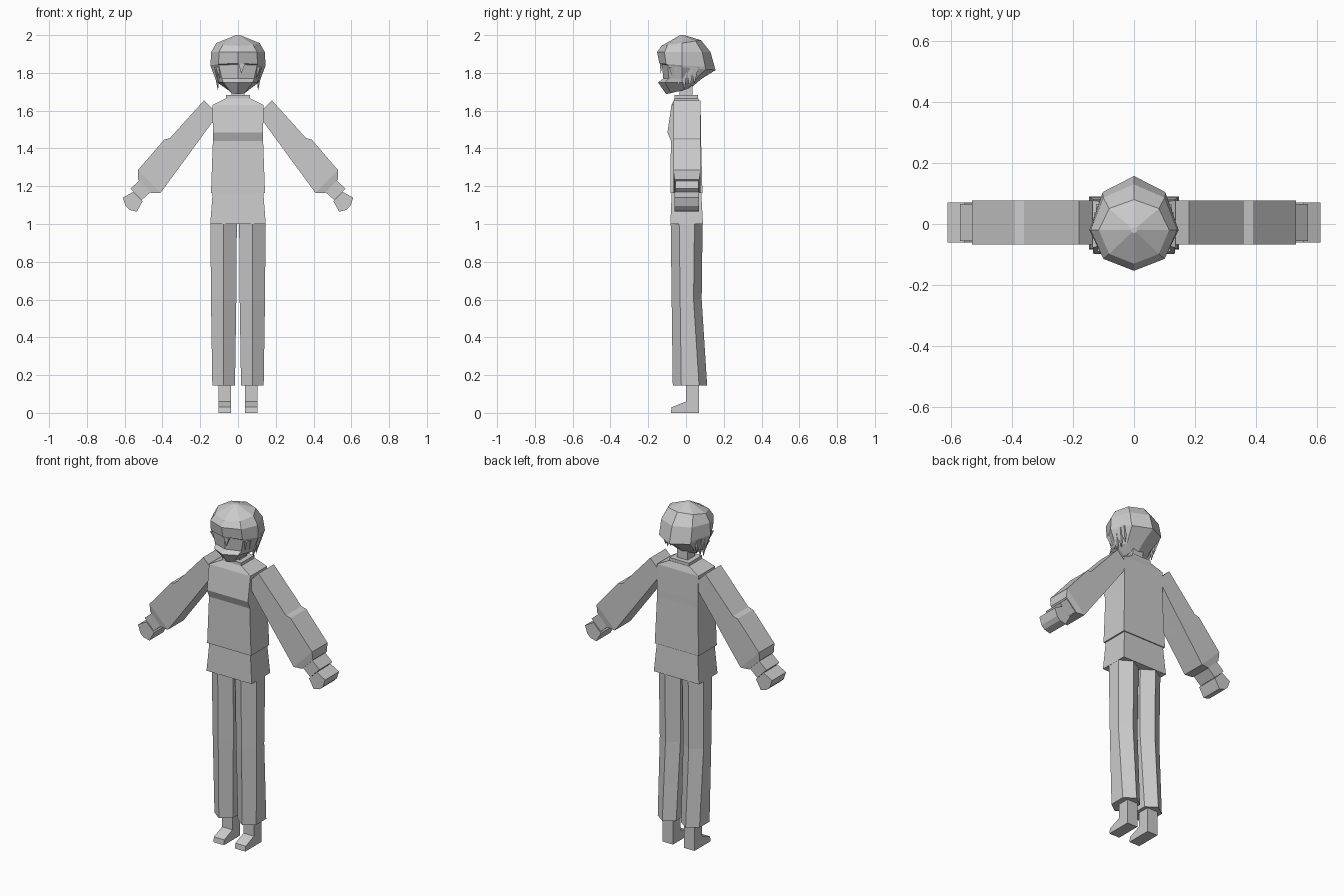
import bpy, bmesh
from math import sin, cos, pi

default_cube = bpy.data.objects.get("Cube")
if default_cube:
    bpy.data.objects.remove(default_cube, do_unlink=True)

grey = bpy.data.materials.new("plain grey")
grey.use_nodes = True
grey.diffuse_color = (0.6, 0.6, 0.6, 1)
shader = grey.node_tree.nodes["Principled BSDF"]
shader.inputs["Base Color"].default_value = grey.diffuse_color


def loft(name, rings, mirror=False):
    """Skin matching rings of points, cap both ends, optionally mirror across x."""
    bm = bmesh.new()
    loops = [[bm.verts.new(point) for point in ring] for ring in rings]
    for lower, upper in zip(loops, loops[1:]):
        for i in range(len(lower)):
            bm.faces.new((lower[i - 1], lower[i], upper[i], upper[i - 1]))
    bm.faces.new(loops[0])
    bm.faces.new(loops[-1])
    bmesh.ops.recalc_face_normals(bm, faces=bm.faces)
    mesh = bpy.data.meshes.new(name)
    bm.to_mesh(mesh)
    bm.free()
    mesh.materials.append(grey)
    part = bpy.data.objects.new(name, mesh)
    bpy.context.collection.objects.link(part)
    if mirror:
        modifier = part.modifiers.new("both sides", 'MIRROR')
        modifier.use_mirror_merge = False


def box_ring(z, half_width, front, back, middle=0):
    """Level rectangle, used for everything boxy and upright."""
    left, right = middle + half_width, middle - half_width
    return [(right, front, z), (left, front, z), (left, back, z), (right, back, z)]


def arm_ring(x, z, spread, half_depth):
    """Rectangle cut across an arm that hangs outward at about half a right angle."""
    front, back = -half_depth, half_depth + 0.01
    return [(x + side * spread, y, z + side * spread)
            for side, y in ((1, front), (1, back), (-1, back), (-1, front))]


def leg_ring(z, half_width, front, back):
    """Hexagon with a ridge along the front and the back of the leg."""
    middle = 0.076
    inner, outer = middle - half_width, middle + half_width
    side_front, side_back = front + 0.045, back - 0.043
    return [(middle, front, z), (outer, side_front, z), (outer, side_back, z),
            (middle, back, z), (inner, side_back, z), (inner, side_front, z)]


def head_ring(z, half_width, front, back, rise=0):
    """Eight-sided ring, with its own reach to the front and back, rising backwards."""
    ring, centre = [], -0.02
    for step in range(8):
        angle = step * pi / 4
        forward = cos(angle)
        reach = centre - front if forward > 0 else back - centre
        ring.append((half_width * sin(angle), centre - forward * reach,
                     z + rise * (1 - forward) / 2))
    return ring


# Shirt with a chest fold, collar, neck and hips
loft("shirt", [
    box_ring(1.165, 0.143, front=-0.083, back=0.087),
    box_ring(1.44, 0.133, front=-0.08, back=0.08),
    box_ring(1.485, 0.133, front=-0.098, back=0.08),
    box_ring(1.63, 0.135, front=-0.077, back=0.077),
    box_ring(1.665, 0.065, front=-0.06, back=0.065)])
loft("collar", [box_ring(z, 0.063, front=-0.06, back=0.063) for z in (1.65, 1.682)])
loft("neck", [box_ring(z, 0.035, front=-0.035, back=0.035) for z in (1.67, 1.76)])
loft("hips", [
    box_ring(1, 0.147, front=-0.083, back=0.09),
    box_ring(1.18, 0.133, front=-0.075, back=0.08)])

# Sleeves with a step at the elbow and a tapered cuff, then wrists and hands
sleeve_depth, wrist_depth, hand_depth = 0.067, 0.055, 0.06
loft("sleeves", [
    arm_ring(0.143, 1.617, spread=0.037, half_depth=sleeve_depth),
    arm_ring(0.313, 1.408, spread=0.047, half_depth=sleeve_depth),
    arm_ring(0.336, 1.393, spread=0.054, half_depth=sleeve_depth),
    arm_ring(0.47, 1.225, spread=0.06, half_depth=sleeve_depth),
    arm_ring(0.495, 1.2, spread=0.035, half_depth=hand_depth)], mirror=True)
loft("wrists", [
    arm_ring(0.48, 1.21, spread=0.03, half_depth=wrist_depth),
    arm_ring(0.54, 1.157, spread=0.03, half_depth=wrist_depth)], mirror=True)
loft("hands", [
    arm_ring(0.53, 1.145, spread=0.025, half_depth=hand_depth),
    arm_ring(0.573, 1.102, spread=0.037, half_depth=hand_depth),
    arm_ring(0.585, 1.085, spread=0.01, half_depth=hand_depth)], mirror=True)

# Trouser legs that flare backwards, and wedge shoes with ankles
loft("trouser_legs", [
    leg_ring(0.145, 0.06, front=-0.07, back=0.112),
    leg_ring(0.6, 0.067, front=-0.076, back=0.083),
    leg_ring(1.01, 0.07, front=-0.081, back=0.088)], mirror=True)
loft("feet", [
    box_ring(z, 0.034, front=toe, back=0.07, middle=0.07)
    for z, toe in ((0, -0.08), (0.03, -0.076), (0.06, 0), (0.16, 0))], mirror=True)

# Head: chin wedge, recessed face, then the overhanging cap of hair
loft("head", [
    head_ring(1.687, 0.05, front=-0.105, back=0.035, rise=0.04),
    head_ring(1.75, 0.11, front=-0.148, back=0.06),
    head_ring(1.77, 0.12, front=-0.12, back=0.085),
    head_ring(1.845, 0.143, front=-0.128, back=0.157, rise=-0.03),
    head_ring(1.85, 0.146, front=-0.141, back=0.152, rise=-0.02),
    head_ring(1.91, 0.142, front=-0.153, back=0.13),
    head_ring(1.943, 0.115, front=-0.13, back=0.08, rise=0.03),
    head_ring(2, 0.01, front=-0.03, back=-0.01)])


# Pointed locks of hair beside the face, longest in the middle, and one on the fringe
def hair_lock(name, x, y, top, tip, half_width, half_depth, mirror):
    root = box_ring(top, half_width, y - half_depth, y + half_depth, middle=x)
    point = box_ring(tip, 0.001, y - 0.001, y + 0.001, middle=x * 0.9)
    loft(name, [root, point], mirror)


for y in (-0.07, -0.04, -0.01, 0.02, 0.045):
    hair_lock("side_locks", x=0.12 - abs(y) / 5, y=y, top=1.83, tip=1.7 + abs(y),
              half_width=0.013, half_depth=0.02, mirror=True)
hair_lock("fringe_lock", x=0.02, y=-0.133, top=1.85, tip=1.8,
          half_width=0.018, half_depth=0.006, mirror=False)
